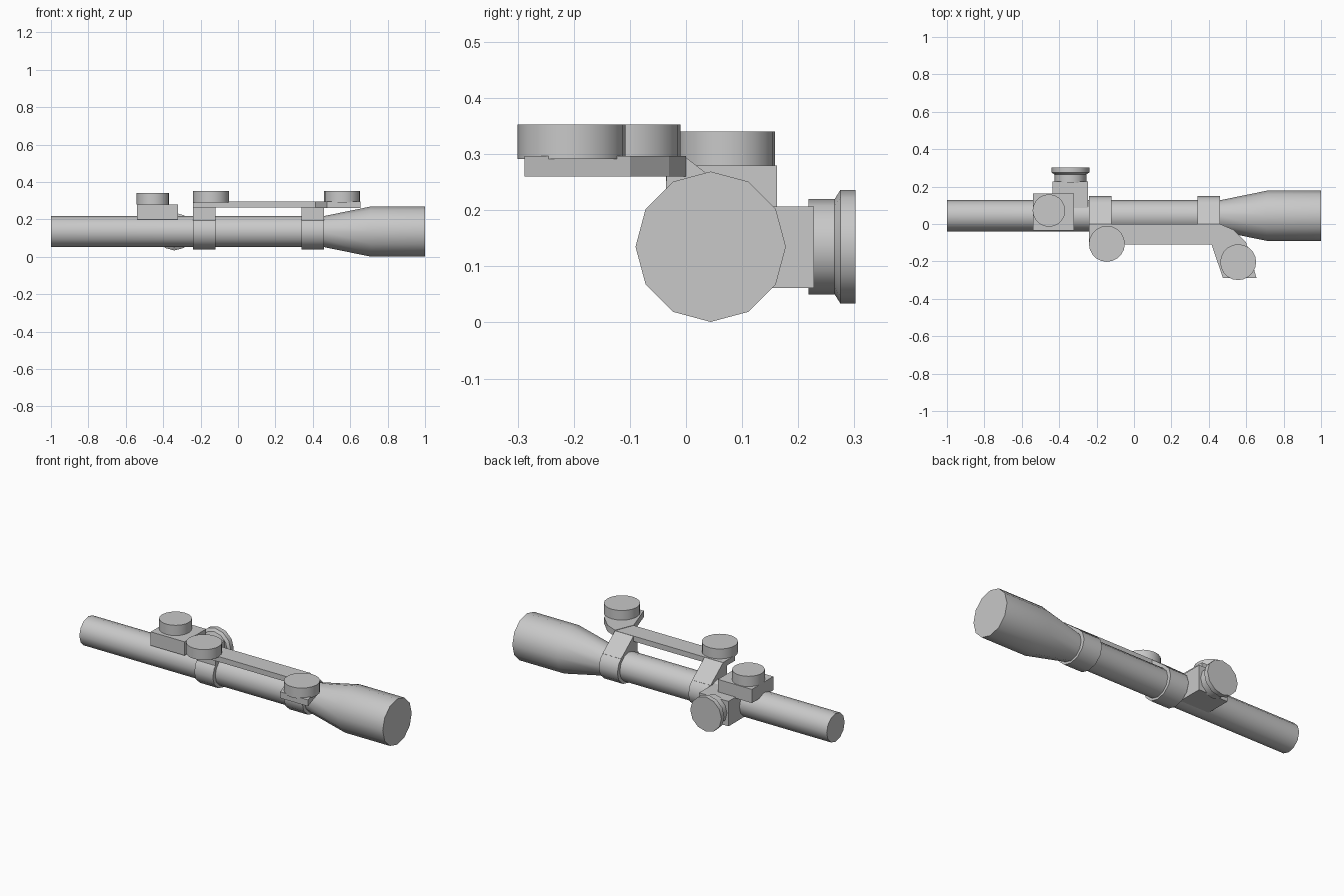
import bpy, bmesh
from math import cos, sin, pi, radians
from mathutils import Matrix, Vector

cube = bpy.data.objects.get("Cube")
if cube:
    bpy.data.objects.remove(cube, do_unlink=True)

grey = bpy.data.materials.new("metal_grey")
grey.use_nodes = True
colour = (0.58, 0.58, 0.58, 1)
grey.diffuse_color = colour
grey.node_tree.nodes["Principled BSDF"].inputs["Base Color"].default_value = colour

AXIS_Y, AXIS_Z = 0.044, 0.135   # tube centre line


def finish(name, bm, smooth=True):
    bmesh.ops.recalc_face_normals(bm, faces=bm.faces)
    mesh = bpy.data.meshes.new(name)
    bm.to_mesh(mesh)
    bm.free()
    mesh.materials.append(grey)
    obj = bpy.data.objects.new(name, mesh)
    bpy.context.collection.objects.link(obj)
    if smooth:
        bpy.ops.object.select_all(action='DESELECT')
        obj.select_set(True)
        bpy.context.view_layer.objects.active = obj
        bpy.ops.object.shade_smooth_by_angle(angle=radians(40))
    return obj


def lathe(name, profile, axis, centre, sides):
    """Closed turned solid; profile is (distance along axis, radius)."""
    bm = bmesh.new()
    turn = Vector((0, 0, 1)).rotation_difference(Vector(axis)).to_matrix()
    rings = []
    for h, r in profile:
        rings.append([bm.verts.new(turn @ Vector((r * cos(2 * pi * i / sides),
                      r * sin(2 * pi * i / sides), h)) + Vector(centre))
                      for i in range(sides)])
    for a, b in zip(rings, rings[1:]):
        for i in range(sides):
            j = (i + 1) % sides
            bm.faces.new((a[i], a[j], b[j], b[i]))
    bm.faces.new(rings[0][::-1])
    bm.faces.new(rings[-1])
    return finish(name, bm)


def prism(name, outline, offset, smooth=False):
    """Extrude a flat outline of 3D points by an offset."""
    bm = bmesh.new()
    face = bm.faces.new([bm.verts.new(p) for p in outline])
    out = bmesh.ops.extrude_face_region(bm, geom=[face], use_keep_orig=True)
    moved = [v for v in out["geom"] if isinstance(v, bmesh.types.BMVert)]
    bmesh.ops.translate(bm, verts=moved, vec=offset)
    return finish(name, bm, smooth)


def box(name, low, high):
    (x, y, z), (X, Y, Z) = low, high
    return prism(name, [(x, y, z), (X, y, z), (X, Y, z), (x, Y, z)], (0, 0, Z - z))


# Main tube with flared front bell
lathe("scope_tube", [(-1, 0.083), (0.46, 0.083), (0.71, 0.134), (1, 0.134)],
      (1, 0, 0), (0, AXIS_Y, AXIS_Z), 12)

# Top turret
box("top_turret_block", (-0.54, -0.036, 0.2), (-0.32, 0.162, 0.28))
lathe("top_turret_knob", [(0.28, 0.087), (0.34, 0.087)], (0, 0, 1), (-0.455, 0.072, 0), 20)

# Side turret with flared dial
box("side_turret_block", (-0.435, 0.04, 0.061), (-0.245, 0.228, 0.207))
lathe("side_turret_dial", [(0.218, 0.085), (0.265, 0.085), (0.275, 0.101), (0.302, 0.101)],
      (0, 1, 0), (-0.34, 0, AXIS_Z), 12)

# Mount rings, each with a leaning arm up to the rail
for name, x in (("rear", -0.24), ("front", 0.34)):
    ring = [(x, AXIS_Y + 0.106 * cos(i * pi / 6), AXIS_Z + 0.096 * sin(i * pi / 6))
            for i in range(12)]
    prism(name + "_mount_ring", ring, (0.12, 0, 0), True)
    arm = [(0, 0.294), (-0.035, 0.268), (-0.036, 0.19), (0.044, 0.14), (0.115, 0.205)]
    prism(name + "_mount_arm", [(x, y, z) for y, z in arm], (0.12, 0, 0))

# Rail and its angled end plate
prism("mount_rail", [(-0.24, 0, 0.264), (-0.24, -0.11, 0.264),
                     (0.44, -0.11, 0.264), (0.46, 0, 0.264)], (0, 0, 0.031))
prism("rail_end_plate", [(0.415, -0.11, 0.26), (0.475, -0.288, 0.26), (0.655, -0.288, 0.26),
                         (0.6, -0.1, 0.26), (0.53, -0.03, 0.26), (0.46, 0, 0.26)],
      (0, 0, 0.037))

# Clamp knobs on the rail
for name, x, y in (("rear_clamp_knob", -0.145, -0.106), ("front_clamp_knob", 0.557, -0.204)):
    lathe(name, [(0.291, 0.096), (0.353, 0.096)], (0, 0, 1), (x, y, 0), 20)
